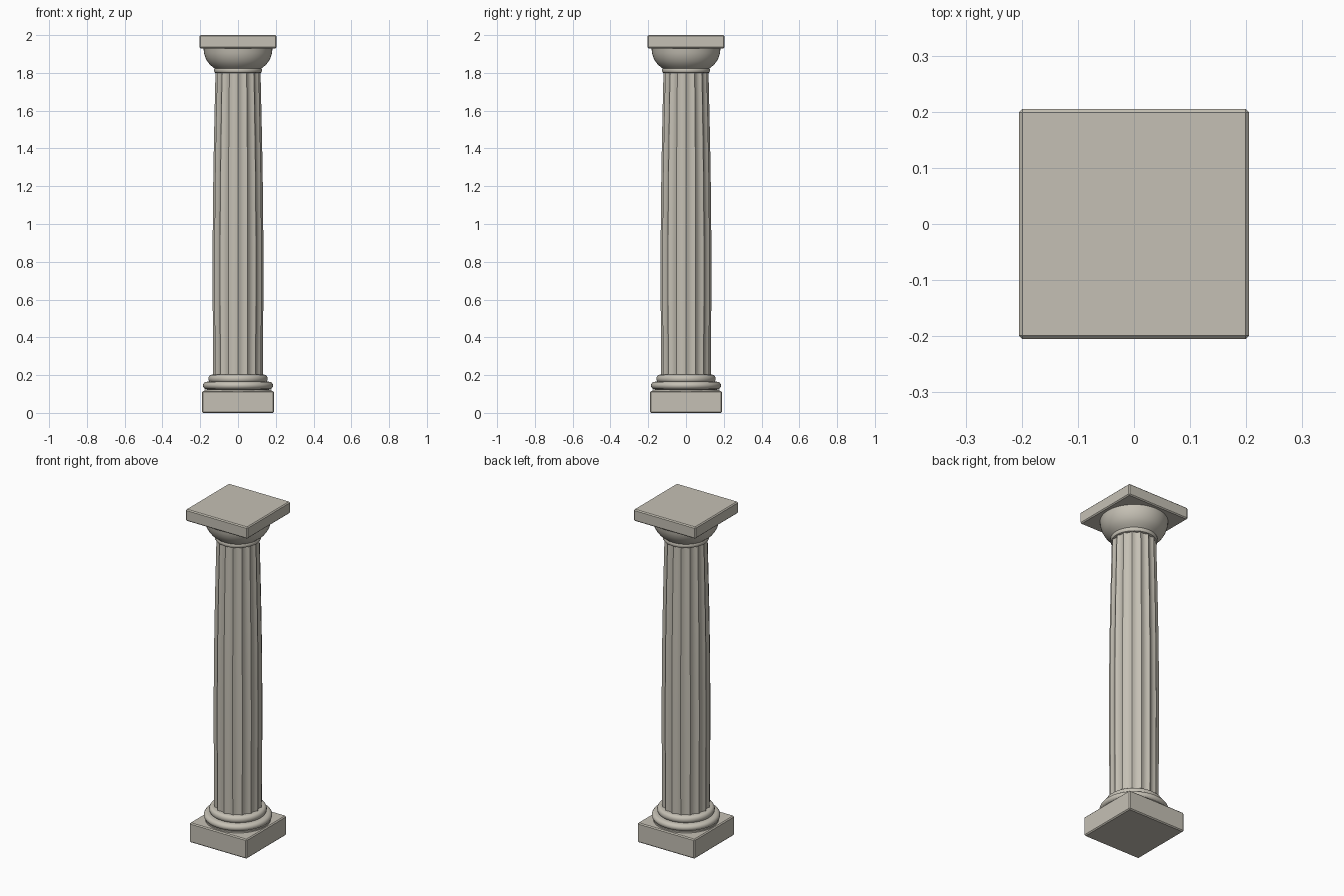
import bpy, bmesh, math

if "Cube" in bpy.data.objects:
    bpy.data.objects.remove(bpy.data.objects["Cube"])

stone = bpy.data.materials.new("pale_stone")
stone.diffuse_color = (0.56, 0.53, 0.46, 1)
stone.use_nodes = True
stone.node_tree.nodes["Principled BSDF"].inputs["Base Color"].default_value = stone.diffuse_color


def finish(name, bm, angle=35):
    bmesh.ops.recalc_face_normals(bm, faces=bm.faces)
    me = bpy.data.meshes.new(name)
    bm.to_mesh(me)
    bm.free()
    me.materials.append(stone)
    ob = bpy.data.objects.new(name, me)
    bpy.context.collection.objects.link(ob)
    bpy.ops.object.select_all(action='DESELECT')
    ob.select_set(True)
    bpy.context.view_layer.objects.active = ob
    bpy.ops.object.shade_smooth_by_angle(angle=math.radians(angle))
    return ob


def loft(name, rings, angle=35):
    """Skin a list of point rings and cap both ends."""
    bm = bmesh.new()
    loops = [[bm.verts.new(p) for p in ring] for ring in rings]
    n = len(loops[0])
    for a, b in zip(loops, loops[1:]):
        for i in range(n):
            j = (i + 1) % n
            bm.faces.new((a[i], a[j], b[j], b[i]))
    bm.faces.new(loops[0][::-1])
    bm.faces.new(loops[-1])
    return finish(name, bm, angle)


def turned(name, profile, n=48):
    return loft(name, [[(r * math.cos(2 * math.pi * i / n),
                         r * math.sin(2 * math.pi * i / n), z)
                        for i in range(n)] for r, z in profile])


def slab(name, half, z0, z1, bevel=0.006):
    bm = bmesh.new()
    bmesh.ops.create_cube(bm, size=1)
    for v in bm.verts:
        v.co = (v.co.x * 2 * half, v.co.y * 2 * half,
                z0 if v.co.z < 0 else z1)
    bmesh.ops.bevel(bm, geom=bm.edges[:], offset=bevel, segments=1,
                    affect='EDGES')
    return finish(name, bm, 30)


def bulge(r, h, z0, z1, steps=8):
    """Half-round moulding profile."""
    mid, half = (z0 + z1) / 2, (z1 - z0) / 2
    return [(r - h + h * math.cos(t), mid + half * math.sin(t))
            for t in (math.pi * (k / steps - 0.5) for k in range(steps + 1))]


# Square plinth and top slab
slab("plinth", 0.19, 0.0, 0.117)
slab("abacus", 0.205, 1.93, 2.0)

# Round base mouldings
turned("lower_base_ring", [(0.178, 0.112), (0.178, 0.125)]
       + bulge(0.186, 0.022, 0.125, 0.165))
turned("upper_base_ring", bulge(0.157, 0.018, 0.16, 0.202))

# Fluted shaft with a gentle swelling
FLUTES, SUB, DEPTH = 16, 4, 0.010
shaft = []
for k in range(13):
    t = k / 12
    z = 0.195 + 1.615 * t
    r = 0.131 - 0.012 * t + 0.0085 * math.sin(math.pi * t)
    ring = []
    for i in range(FLUTES * SUB):
        a = 2 * math.pi * i / (FLUTES * SUB)
        rr = r - DEPTH * math.sin(math.pi * (i % SUB) / SUB)
        ring.append((rr * math.cos(a), rr * math.sin(a), z))
    shaft.append(ring)
loft("fluted_shaft", shaft, 32)

# Neck ring and flared capital
turned("neck_ring", bulge(0.127, 0.008, 1.80, 1.828, 6))
turned("echinus", [(0.122, 1.822), (0.135, 1.832), (0.150, 1.845),
                   (0.163, 1.862), (0.173, 1.882), (0.180, 1.905),
                   (0.183, 1.935)])
